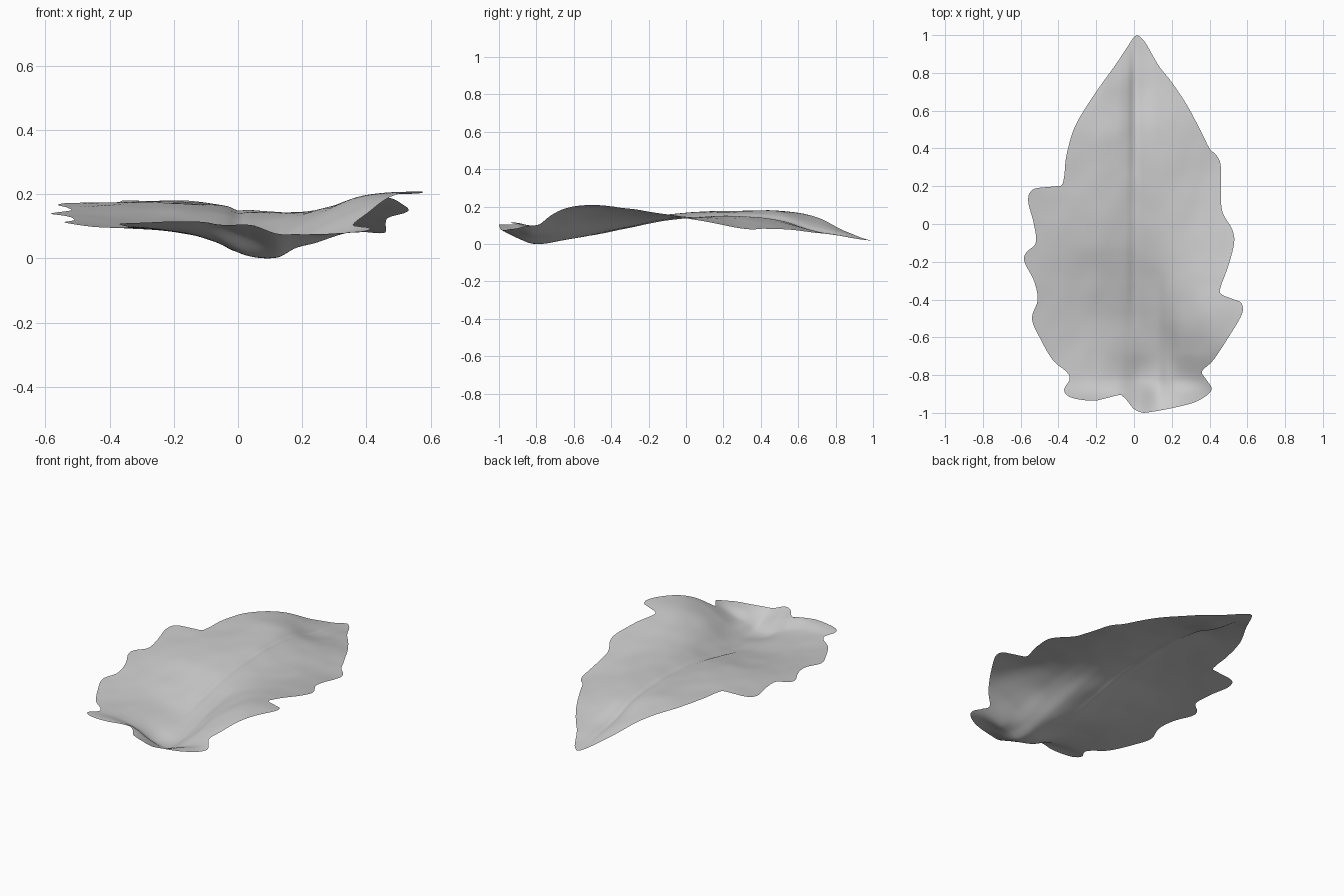
import bpy
import bmesh
import math
from mathutils import Vector, noise

default_cube = bpy.data.objects.get("Cube")
if default_cube:
    bpy.data.objects.remove(default_cube, do_unlink=True)

ROWS = 200       # rows along the midrib
COLUMNS = 36     # columns from midrib to each edge

# Midrib path from stem to tip
midrib = [(.05, -1), (.08, -.9), (.1, -.8), (.09, -.65), (.05, -.5), (.02, -.3),
          (0, -.1), (0, .2), (0, .6), (.01, .8), (.02, 1)]

# Wavy margins from stem to tip
left_margin = [(.05, -1), (0, -.98), (-.05, -.92), (-.1, -.9), (-.2, -.935),
               (-.33, -.92), (-.37, -.88), (-.34, -.82), (-.36, -.78),
               (-.43, -.72), (-.5, -.6), (-.54, -.5), (-.51, -.4), (-.53, -.3),
               (-.58, -.2), (-.57, -.15), (-.52, -.1), (-.53, 0), (-.56, .12),
               (-.54, .18), (-.47, .195), (-.39, .2), (-.37, .25), (-.36, .35),
               (-.33, .47), (-.29, .56), (-.2, .7), (-.1, .84), (-.04, .93),
               (0, .99), (.02, 1)]
right_margin = [(.05, -1), (.09, -.995), (.2, -.975), (.33, -.94), (.41, -.88),
                (.38, -.82), (.36, -.78), (.42, -.72), (.5, -.6), (.57, -.48),
                (.57, -.42), (.53, -.4), (.46, -.37), (.46, -.33), (.5, -.22),
                (.53, -.1), (.52, -.03), (.47, .06), (.46, .15), (.46, .3),
                (.44, .36), (.4, .4), (.36, .48), (.28, .63), (.2, .75),
                (.13, .84), (.06, .96), (.02, 1)]

# Cross-sections: heights at fixed stations across the blade
stations = [-.6, -.4, -.2, -.08, .03, .12, .18, .25, .4, .6]
sections = {
    -1: [.11, .11, .115, .12, .11, .085, .085, .085, .085, .09],
    -.9: [.11, .11, .115, .11, .07, .035, .05, .07, .088, .09],
    -.82: [.105, .102, .095, .065, .015, .006, .035, .053, .11, .17],
    -.68: [.1, .1, .085, .06, .025, .02, .05, .098, .165, .21],
    -.5: [.12, .108, .09, .07, .052, .063, .1, .14, .2, .213],
    -.3: [.135, .13, .12, .108, .096, .105, .13, .155, .187, .193],
    -.1: [.148, .158, .16, .15, .135, .14, .147, .152, .16, .157],
    .1: [.166, .174, .176, .167, .15, .148, .147, .143, .13, .115],
    .3: [.178, .18, .18, .173, .152, .143, .136, .125, .095, .065],
    .5: [.18, .18, .18, .168, .13, .12, .113, .1, .075, .06],
    .7: [.16, .155, .145, .115, .07, .07, .067, .062, .055, .05],
    .85: [.1, .1, .09, .07, .045, .043, .042, .04, .04, .04],
    1: [.03, .03, .03, .025, .02, .02, .02, .02, .02, .02],
}


def smooth_value(xs, values, x):
    """Smooth curve through unevenly spaced values."""
    k = max(i for i in range(len(xs) - 1) if xs[i] <= x or i == 0)

    def slope(i):
        a, b = max(i - 1, 0), min(i + 1, len(xs) - 1)
        return (values[b] - values[a]) / (xs[b] - xs[a])

    width = xs[k + 1] - xs[k]
    t = min(max((x - xs[k]) / width, 0), 1)
    u = 1 - t
    return (values[k] * u * u * (1 + 2 * t) + values[k + 1] * t * t * (3 - 2 * t)
            + width * t * u * (slope(k) * u - slope(k + 1) * t))


def height(x, y):
    """Blade height with a fine midrib groove and soft puckering."""
    across = [smooth_value(stations, s, x) for s in sections.values()]
    z = smooth_value(list(sections), across, y)
    groove = .008 * math.exp(-(x / .02) ** 2) * min(max((y + .6) * 4, 0), 1)
    groove *= min(1, (1 - y) * 4)
    return z - groove + .003 * noise.noise(Vector((x * 9, y * 7, 0)))


def spline(points, steps=16):
    """Smooth path through the points."""
    p = [Vector(q) for q in points]
    p = [p[0]] + p + [p[-1]]
    path = []
    for a, b, c, d in zip(p, p[1:], p[2:], p[3:]):
        for i in range(steps):
            t = i / steps
            path.append(b + ((c - a) * t + (a * 2 - b * 5 + c * 4 - d) * t * t
                             + (b * 3 - a - c * 3 + d) * t ** 3) / 2)
    return path + [p[-1]]


def resample(path, blend):
    """Rows spaced by a mix of position along y and distance along the path."""
    lengths = [0]
    for a, b in zip(path, path[1:]):
        lengths.append(lengths[-1] + (b - a).length)
    ys = sorted(q.y for q in path)
    span = ys[-1] - ys[0]
    keys = [(1 - blend) * (y - ys[0]) / span + blend * s / lengths[-1]
            for y, s in zip(ys, lengths)]
    rows, k = [], 0
    for i in range(ROWS + 1):
        target = i / ROWS
        while k < len(keys) - 2 and keys[k + 1] < target:
            k += 1
        f = (target - keys[k]) / max(keys[k + 1] - keys[k], 1e-9)
        rows.append(path[k].lerp(path[k + 1], min(max(f, 0), 1)))
    return rows


center = resample(spline(midrib), 0)
left = resample(spline(left_margin), .5)
right = resample(spline(right_margin), .5)

# Leaf blade: one sheet spanning both margins
bm = bmesh.new()
grid = []
for m, l, r in zip(center, left, right):
    row = []
    for j in range(-COLUMNS, COLUMNS + 1):
        q = m.lerp(l if j < 0 else r, abs(j) / COLUMNS)
        row.append(bm.verts.new((q.x, q.y, height(q.x, q.y))))
    grid.append(row)
for a, b in zip(grid, grid[1:]):
    for j in range(2 * COLUMNS):
        bm.faces.new((a[j], a[j + 1], b[j + 1], b[j]))
bmesh.ops.remove_doubles(bm, verts=bm.verts, dist=.0005)

# Settle the lowest point on the ground
lowest = min(v.co.z for v in bm.verts)
bmesh.ops.translate(bm, verts=bm.verts, vec=(0, 0, -lowest))
mesh = bpy.data.meshes.new("leaf_blade")
bm.to_mesh(mesh)
bm.free()
leaf = bpy.data.objects.new("leaf_blade", mesh)
bpy.context.collection.objects.link(leaf)

# Plain grey surface
grey = bpy.data.materials.new("leaf_grey")
grey.use_nodes = True
color = (.6, .6, .6, 1)
grey.diffuse_color = color
shader = grey.node_tree.nodes["Principled BSDF"]
shader.inputs["Base Color"].default_value = color
shader.inputs["Roughness"].default_value = .8
mesh.materials.append(grey)

bpy.ops.object.select_all(action="DESELECT")
leaf.select_set(True)
bpy.context.view_layer.objects.active = leaf
bpy.ops.object.shade_smooth_by_angle(angle=math.radians(60))
